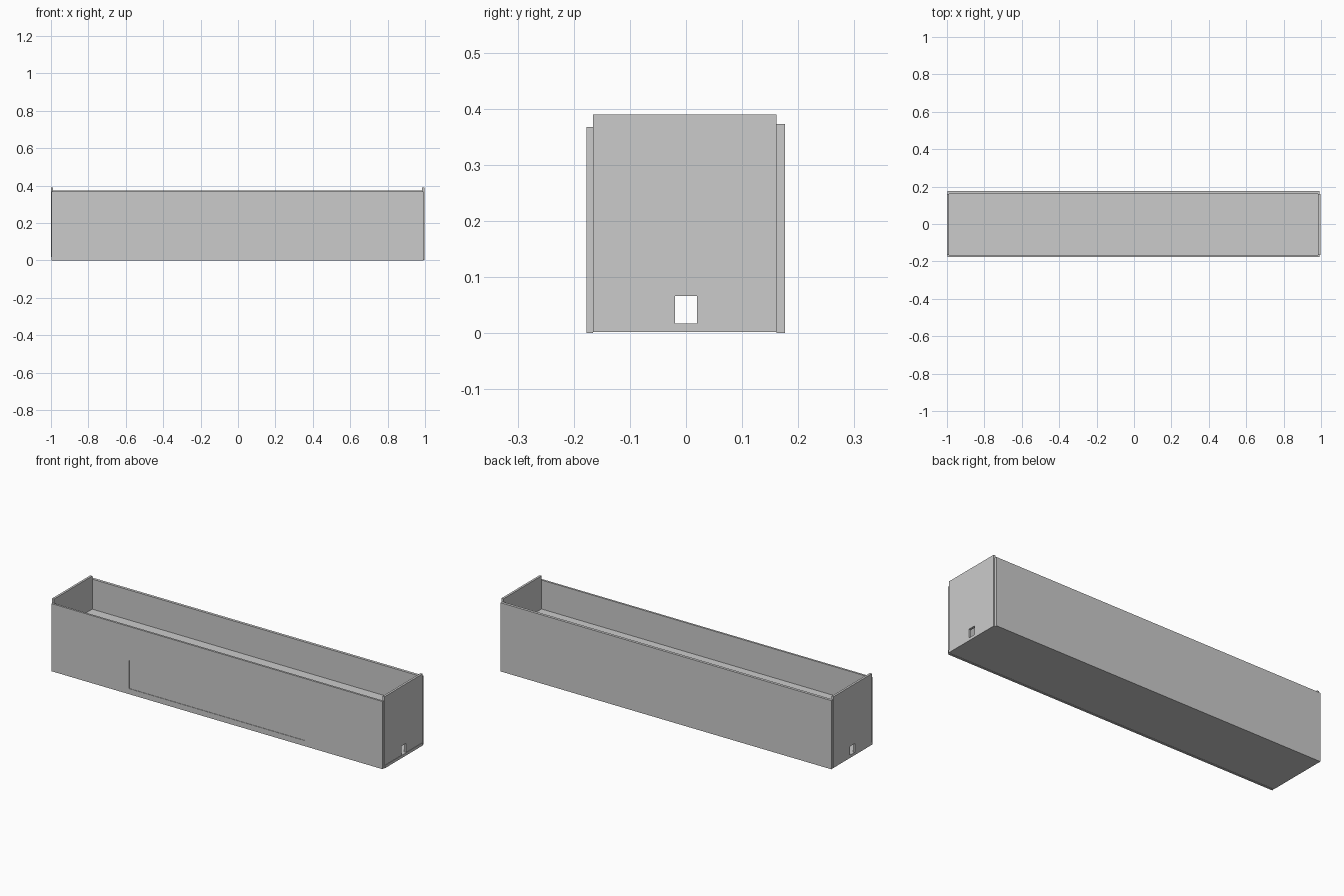
import bpy, bmesh

if "Cube" in bpy.data.objects:
    bpy.data.objects.remove(bpy.data.objects["Cube"])


def box(name, x, y, z):
    """Box from (min, max) ranges on each axis."""
    bm = bmesh.new()
    bmesh.ops.create_cube(bm, size=1)
    for v in bm.verts:
        for i, (lo, hi) in enumerate((x, y, z)):
            v.co[i] = hi if v.co[i] > 0 else lo
    me = bpy.data.meshes.new(name)
    bm.to_mesh(me)
    bm.free()
    ob = bpy.data.objects.new(name, me)
    bpy.context.collection.objects.link(ob)
    return ob


def end_panel(name, x0, x1):
    """Upright end board with a small drain notch in its lower edge."""
    profile = [(-0.166, 0.017), (-0.02, 0.017), (-0.02, 0.066), (0.02, 0.066),
               (0.02, 0.017), (0.161, 0.017), (0.161, 0.39), (-0.166, 0.39)]
    bm = bmesh.new()
    face = bm.faces.new([bm.verts.new((x0, y, z)) for y, z in profile])
    ext = bmesh.ops.extrude_face_region(bm, geom=[face], use_keep_orig=True)
    verts = [g for g in ext["geom"] if isinstance(g, bmesh.types.BMVert)]
    bmesh.ops.translate(bm, verts=verts, vec=(x1 - x0, 0, 0))
    bmesh.ops.recalc_face_normals(bm, faces=bm.faces)
    me = bpy.data.meshes.new(name)
    bm.to_mesh(me)
    bm.free()
    ob = bpy.data.objects.new(name, me)
    bpy.context.collection.objects.link(ob)
    return ob


# Long side boards, the back one slightly taller
front = box("front_board", (-0.996, 0.992), (-0.177, -0.166), (0, 0.367))
box("back_board", (-0.996, 0.992), (0.161, 0.176), (0, 0.373))

# Shallow rectangular recess in the front board
cutter = box("recess_cutter", (-0.53, 0.525), (-0.2, -0.1745), (0.03, 0.184))
cutter.hide_render = True
cutter.hide_set(True)
cut = front.modifiers.new("recess", "BOOLEAN")
cut.operation = "DIFFERENCE"
cut.solver = "EXACT"
cut.object = cutter

# Base board and raised inner shelf
box("base_board", (-0.998, 0.998), (-0.166, 0.161), (0.002, 0.017))
box("inner_shelf", (-0.99, 0.985), (-0.166, 0.161), (0.198, 0.21))

# Notched end boards
end_panel("left_end_board", -1.0, -0.988)
end_panel("right_end_board", 0.984, 0.996)
